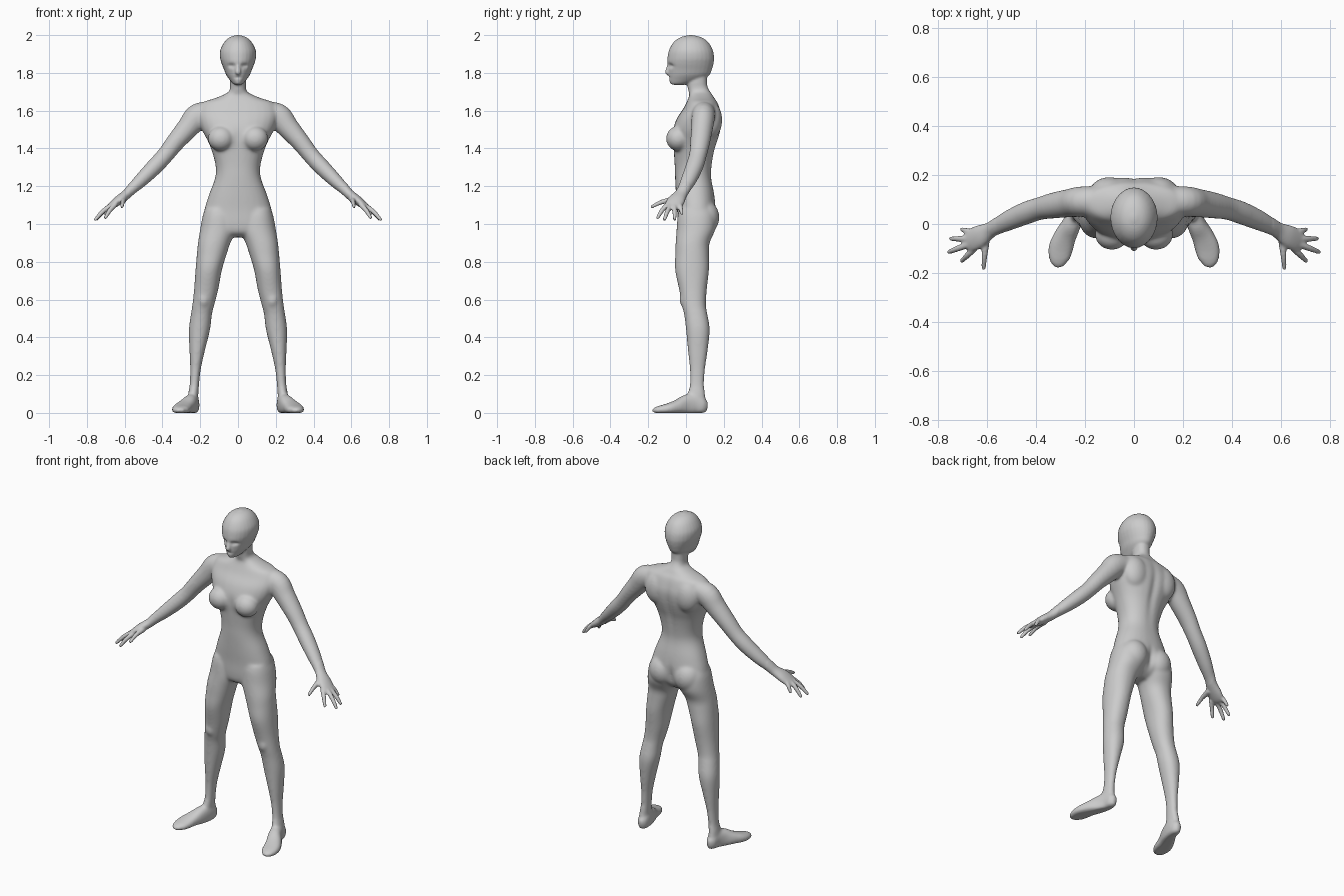
import bpy, bmesh, math
from mathutils import Vector, Matrix

X, Y, Z = Vector((1, 0, 0)), Vector((0, 1, 0)), Vector((0, 0, 1))
bm = bmesh.new()


def smooth_rows(rows, steps=4):
    """Catmull-Rom interpolation between section rows."""
    out = []
    for i in range(len(rows) - 1):
        quad = (rows[max(i - 1, 0)], rows[i], rows[i + 1], rows[min(i + 2, len(rows) - 1)])
        for k in range(steps):
            t = k / steps
            out.append([0.5 * (2 * b + (c - a) * t + (2 * a - 5 * b + 4 * c - d) * t * t
                               + (3 * b - a - 3 * c + d) * t ** 3) for a, b, c, d in zip(*quad)])
    return out + [list(rows[-1])]


def loft(sections, side=1, power=2.0, segs=28):
    """Closed skin through (centre, half axis, half axis) sections."""
    rings = []
    for c, u, v in sections:
        ring = []
        for i in range(segs):
            a = 2 * math.pi * i / segs
            cu, sv = math.cos(a), math.sin(a)
            p = c + u * math.copysign(abs(cu) ** (2 / power), cu) + v * math.copysign(abs(sv) ** (2 / power), sv)
            ring.append(bm.verts.new((p.x * side, p.y, max(p.z, 0))))
        rings.append(ring)
    faces = [bm.faces.new(rings[0]), bm.faces.new(rings[-1])]
    for r, q in zip(rings, rings[1:]):
        for i in range(segs):
            j = (i + 1) % segs
            faces.append(bm.faces.new((r[i], r[j], q[j], q[i])))
    bmesh.ops.recalc_face_normals(bm, faces=faces)


def stack(rows):
    """Horizontal sections: z, centre x, half width, front y, back y."""
    return [(Vector((cx, (f + b) / 2, z)), X * max(w, .002), Y * max((b - f) / 2, .002))
            for z, cx, w, f, b in smooth_rows(rows)]


def tube(rows, ref):
    """Sections across a path: x, y, z, radius, radius along ref."""
    rows = smooth_rows(rows)
    pts = [Vector(r[:3]) for r in rows]
    out = []
    for i, r in enumerate(rows):
        t = (pts[min(i + 1, len(pts) - 1)] - pts[max(i - 1, 0)]).normalized()
        v = (ref - t * ref.dot(t)).normalized()
        out.append((pts[i], t.cross(v) * r[3], v * r[4]))
    return out


def ball(centre, radii, side=1):
    m = Matrix.Translation((centre[0] * side, centre[1], centre[2])) @ Matrix.Diagonal((*radii, 1))
    bmesh.ops.create_uvsphere(bm, u_segments=24, v_segments=16, radius=1, matrix=m)


# Torso and neck
loft(stack([
    (1.82, 0, .045, .02, .115), (1.74, 0, .042, .008, .112), (1.705, 0, .046, .012, .126),
    (1.685, 0, .075, .018, .14), (1.665, 0, .125, .012, .152), (1.645, 0, .185, .003, .167),
    (1.61, 0, .212, -.015, .18), (1.56, 0, .212, -.048, .191), (1.50, 0, .192, -.07, .185),
    (1.445, 0, .163, -.075, .17), (1.39, 0, .14, -.066, .152), (1.31, 0, .119, -.06, .138),
    (1.245, 0, .121, -.058, .134), (1.155, 0, .154, -.053, .15), (1.075, 0, .178, -.047, .158),
    (1.0, 0, .185, -.045, .15), (.955, 0, .15, -.035, .12), (.93, 0, .07, 0, .08)]), power=2.25)

# Head and nose
loft(stack([
    (2.0, 0, .008, .015, .035), (1.988, 0, .045, -.03, .082), (1.962, 0, .073, -.066, .118),
    (1.92, 0, .094, -.09, .142), (1.88, 0, .095, -.098, .149), (1.85, 0, .087, -.099, .146),
    (1.82, 0, .075, -.095, .138), (1.79, 0, .063, -.093, .125), (1.765, 0, .046, -.09, .09),
    (1.745, 0, .029, -.084, .03), (1.735, 0, .014, -.075, -.02)]))
loft(tube([(0, -.088, 1.855, .008, .009), (0, -.095, 1.825, .01, .011),
           (0, -.099, 1.803, .012, .015), (0, -.092, 1.792, .006, .01)], X))

leg = [
    (1.08, .1, .075, -.035, .14), (1.04, .1, .088, -.045, .158), (.97, .105, .096, -.05, .155),
    (.90, .126, .086, -.055, .125), (.84, .139, .079, -.057, .122), (.757, .155, .07, -.058, .122),
    (.65, .169, .064, -.036, .11), (.57, .184, .058, -.022, .106), (.52, .194, .056, -.01, .114),
    (.44, .204, .056, 0, .126), (.33, .216, .041, .01, .115), (.23, .225, .028, .02, .101),
    (.15, .231, .025, .02, .096), (.10, .237, .027, .008, .102), (.04, .24, .028, 0, .105)]
foot = [
    (.235, .115, .03, .025, .012), (.236, .09, .035, .042, .03), (.239, .05, .045, .055, .034),
    (.255, 0, .04, .056, .039), (.281, -.05, .03, .038, .046), (.299, -.1, .02, .029, .051),
    (.304, -.15, .014, .021, .041), (.298, -.177, .012, .01, .016)]
arm = [
    (.13, .095, 1.60, .05, .058), (.21, .092, 1.572, .068, .062), (.265, .085, 1.51, .059, .058),
    (.33, .075, 1.435, .05, .053), (.385, .063, 1.365, .045, .047), (.44, .045, 1.305, .044, .047),
    (.51, .015, 1.235, .038, .042), (.56, -.01, 1.187, .03, .035), (.59, -.027, 1.157, .026, .034),
    (.63, -.05, 1.127, .025, .046), (.665, -.067, 1.10, .019, .046), (.685, -.075, 1.088, .011, .035)]
# Finger base and tip positions: thumb first
fingers = [((.605, -.06, 1.13), (.614, -.18, 1.092)), ((.65, -.098, 1.102), (.702, -.15, 1.033)),
           ((.672, -.082, 1.098), (.755, -.114, 1.023)), ((.672, -.061, 1.10), (.747, -.06, 1.026)),
           ((.655, -.038, 1.11), (.703, -.022, 1.055))]

for s in (1, -1):
    loft(stack(leg), s, 2.15)
    loft(tube(foot, X), s, 2.4)
    loft(tube(arm, Y), s)
    for base, tip in fingers:
        b, t = Vector(base), Vector(tip)
        m = b.lerp(t, .55) + Z * .008
        r = .018 if base == fingers[0][0] else .014
        loft(tube([(*b, r, r), (*m, .0125, .0125), (*t, .009, .009),
                   (*(t + (t - m).normalized() * .007), .004, .004)], X + Z), s, segs=14)
    # Breasts, buttocks, shoulder blades and kneecaps
    ball((.09, -.042, 1.452), (.07, .064, .066), s)
    ball((.085, .097, 1.035), (.083, .08, .092), s)
    ball((.10, .13, 1.55), (.08, .062, .1), s)
    ball((.182, .005, .60), (.036, .04, .05), s)

# Fuse the parts into one skin
mesh = bpy.data.meshes.new("human_figure")
bm.to_mesh(mesh)
bm.free()
body = bpy.data.objects.new("human_figure", mesh)
bpy.context.collection.objects.link(body)
bpy.context.view_layer.objects.active = body
body.select_set(True)
fuse = body.modifiers.new("fuse", 'REMESH')
fuse.mode = 'VOXEL'
fuse.voxel_size = .006
bpy.ops.object.modifier_apply(modifier="fuse")

# Press in eyes, mouth, spine, buttock cleft and belly: centre, radii, push in y
dents = [((.034, -.085, 1.838), (.02, .05, .011), .014), ((0, -.09, 1.775), (.02, .04, .005), .006),
         ((0, .19, 1.45), (.018, .08, .16), -.012), ((0, .17, 1.02), (.014, .08, .06), -.02),
         ((0, -.09, 1.45), (.016, .06, .05), .008)]
for v in body.data.vertices:
    p = Vector((abs(v.co.x), v.co.y, v.co.z))
    for c, r, push in dents:
        d = sum(((p[i] - c[i]) / r[i]) ** 2 for i in range(3))
        if d < 9:
            v.co.y += push * math.exp(-d)

# Soften the joins, leaving the hands and face crisp
soft = body.vertex_groups.new(name="soft")
soft.add([v.index for v in body.data.vertices if abs(v.co.x) < .57 and v.co.z < 1.74], 1, 'REPLACE')
for name, group, count in (("soften", "soft", 24), ("polish", "", 3)):
    mod = body.modifiers.new(name, 'SMOOTH')
    mod.factor, mod.iterations, mod.vertex_group = .5, count, group
    bpy.ops.object.modifier_apply(modifier=name)
bpy.ops.object.shade_smooth()
